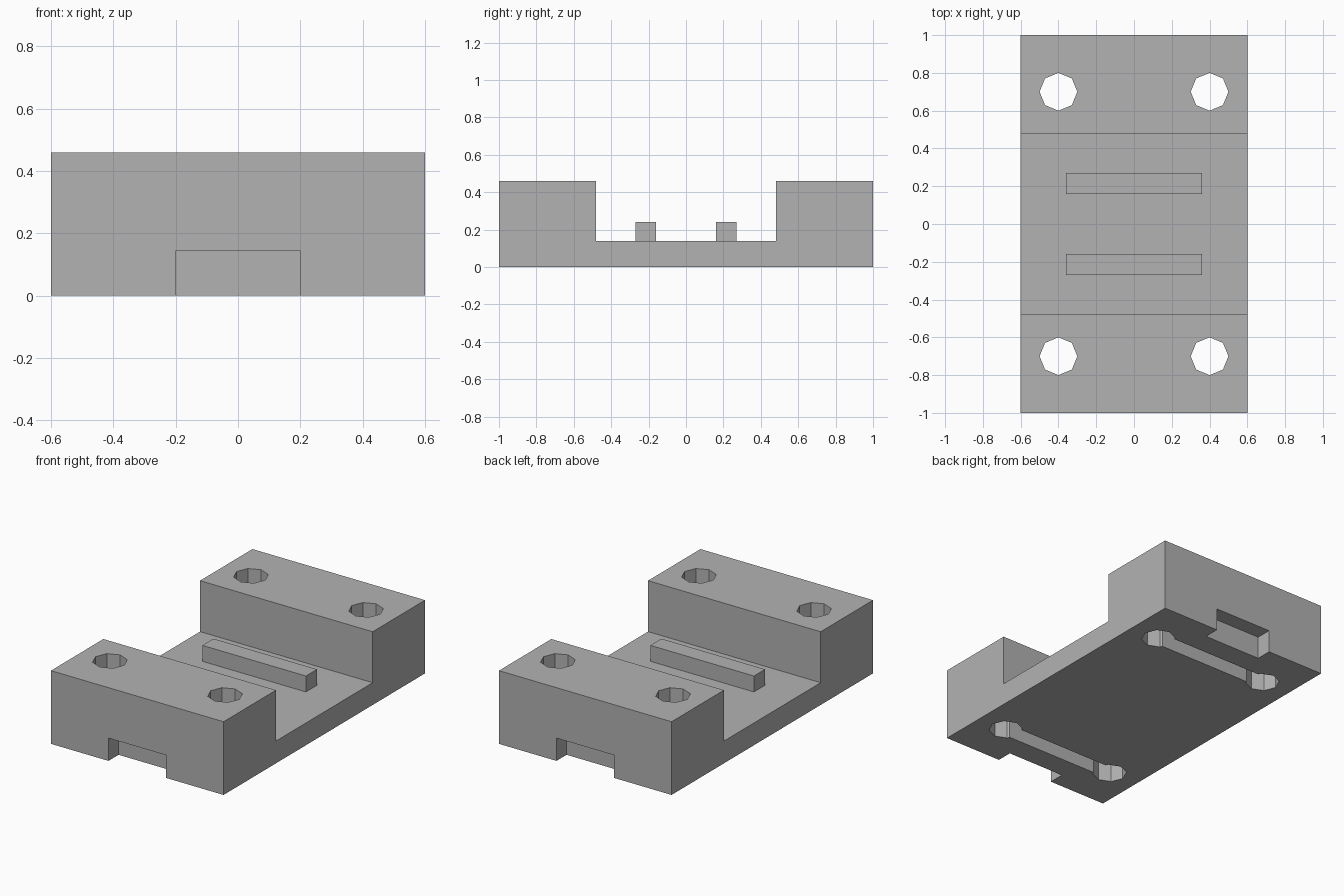
import bpy
import bmesh
from mathutils import Matrix, Vector

default = bpy.data.objects.get("Cube")
if default:
    bpy.data.objects.remove(default, do_unlink=True)

FLOOR, TOP, HALF_W = 0.14, 0.46, 0.6

grey = bpy.data.materials.new("plain grey")
grey.use_nodes = True
colour = (0.448, 0.448, 0.448, 1)
grey.diffuse_color = colour
grey.node_tree.nodes["Principled BSDF"].inputs["Base Color"].default_value = colour


def finish(bm, name):
    bmesh.ops.recalc_face_normals(bm, faces=bm.faces)
    mesh = bpy.data.meshes.new(name)
    bm.to_mesh(mesh)
    bm.free()
    mesh.materials.append(grey)
    obj = bpy.data.objects.new(name, mesh)
    bpy.context.scene.collection.objects.link(obj)
    return obj


def box(name, low, high):
    low, high = Vector(low), Vector(high)
    bm = bmesh.new()
    bmesh.ops.create_cube(bm, size=1, matrix=Matrix.Translation((low + high) / 2)
                          @ Matrix.Diagonal((*(high - low), 1)))
    return finish(bm, name)


def octagon_pin(name, x, y):
    bm = bmesh.new()
    bmesh.ops.create_cone(bm, cap_ends=True, segments=8, radius1=0.1, radius2=0.1,
                          depth=1, matrix=Matrix.Translation((x, y, 0.25)))
    return finish(bm, name)


# Body: U-shaped side profile extruded across the width
half = [(1, 0), (1, TOP), (0.48, TOP), (0.48, FLOOR)]
profile = half + [(-y, z) for y, z in reversed(half)]
bm = bmesh.new()
side = bm.faces.new([bm.verts.new((-HALF_W, y, z)) for y, z in profile])
out = bmesh.ops.extrude_face_region(bm, geom=[side])
bmesh.ops.translate(bm, vec=(2 * HALF_W, 0, 0),
                    verts=[v for v in out["geom"] if isinstance(v, bmesh.types.BMVert)])
body = finish(bm, "base_body")

# Cutters: bolt holes, underside slots joining them, and end notches
cutters = []
for s in (-1, 1):
    for x in (-0.4, 0.4):
        cutters.append(octagon_pin("bolt_hole_cutter", x, s * 0.7))
    cutters.append(box("slot_cutter", (-0.4, s * 0.7 - 0.055, -0.1),
                       (0.4, s * 0.7 + 0.055, 0.14)))
    near, far = sorted((s * 0.9, s * 1.1))
    cutters.append(box("notch_cutter", (-0.2, near, -0.1), (0.2, far, 0.143)))

for cutter in cutters:
    cutter.hide_render = True
    mod = body.modifiers.new(cutter.name, 'BOOLEAN')
    mod.operation = 'DIFFERENCE'
    mod.solver = 'EXACT'
    mod.object = cutter

# Bake the cuts and discard the cutters
bpy.context.view_layer.update()
evaluated = body.evaluated_get(bpy.context.evaluated_depsgraph_get())
cut_mesh = bpy.data.meshes.new_from_object(evaluated)
body.modifiers.clear()
body.data = cut_mesh
for cutter in cutters:
    bpy.data.objects.remove(cutter, do_unlink=True)

# Ribs on the channel floor
for name, y in (("front_rib", -0.215), ("back_rib", 0.215)):
    box(name, (-0.36, y - 0.055, FLOOR), (0.36, y + 0.055, 0.24))
